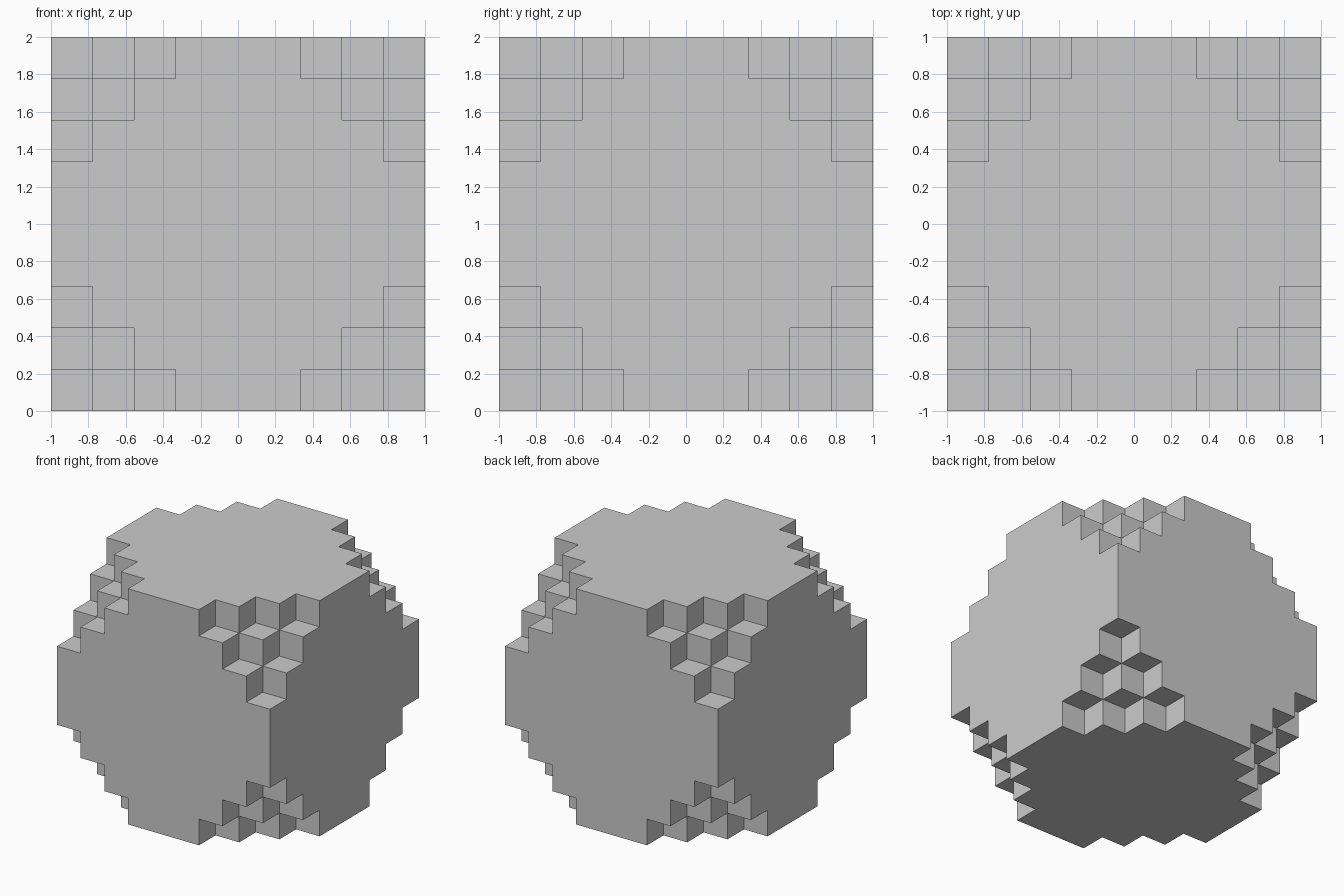
import bpy, bmesh, math
from itertools import product
from mathutils import Vector

if "Cube" in bpy.data.objects:
    bpy.data.objects.remove(bpy.data.objects["Cube"])

N = 9            # cells per side
CUT = 3          # steps taken off each corner
S = 2.0 / N


def solid(c):
    """Cell is inside the cube and not in a stepped corner."""
    if any(v < 0 or v >= N for v in c):
        return False
    return sum(min(v, N - 1 - v) for v in c) >= CUT


bm = bmesh.new()
points = {}


def point(p):
    if p not in points:
        points[p] = bm.verts.new((p[0] * S - 1, p[1] * S - 1, p[2] * S))
    return points[p]


# Outer skin: one quad for each exposed cell side
for c in product(range(N), repeat=3):
    if not solid(c):
        continue
    for axis, side in product(range(3), (0, 1)):
        near = list(c)
        near[axis] += 1 if side else -1
        if solid(near):
            continue
        u, v = (axis + 1) % 3, (axis + 2) % 3
        quad = []
        for du, dv in ((0, 0), (1, 0), (1, 1), (0, 1)):
            p = list(c)
            p[axis] += side
            p[u] += du
            p[v] += dv
            quad.append(point(tuple(p)))
        bm.faces.new(quad if side else quad[::-1])

# Merge flat regions into single faces
bmesh.ops.dissolve_limit(bm, angle_limit=math.radians(1),
                         verts=bm.verts[:], edges=bm.edges[:])

mesh = bpy.data.meshes.new("stepped_cube")
bm.to_mesh(mesh)
bm.free()
obj = bpy.data.objects.new("stepped_cube", mesh)
bpy.context.collection.objects.link(obj)
